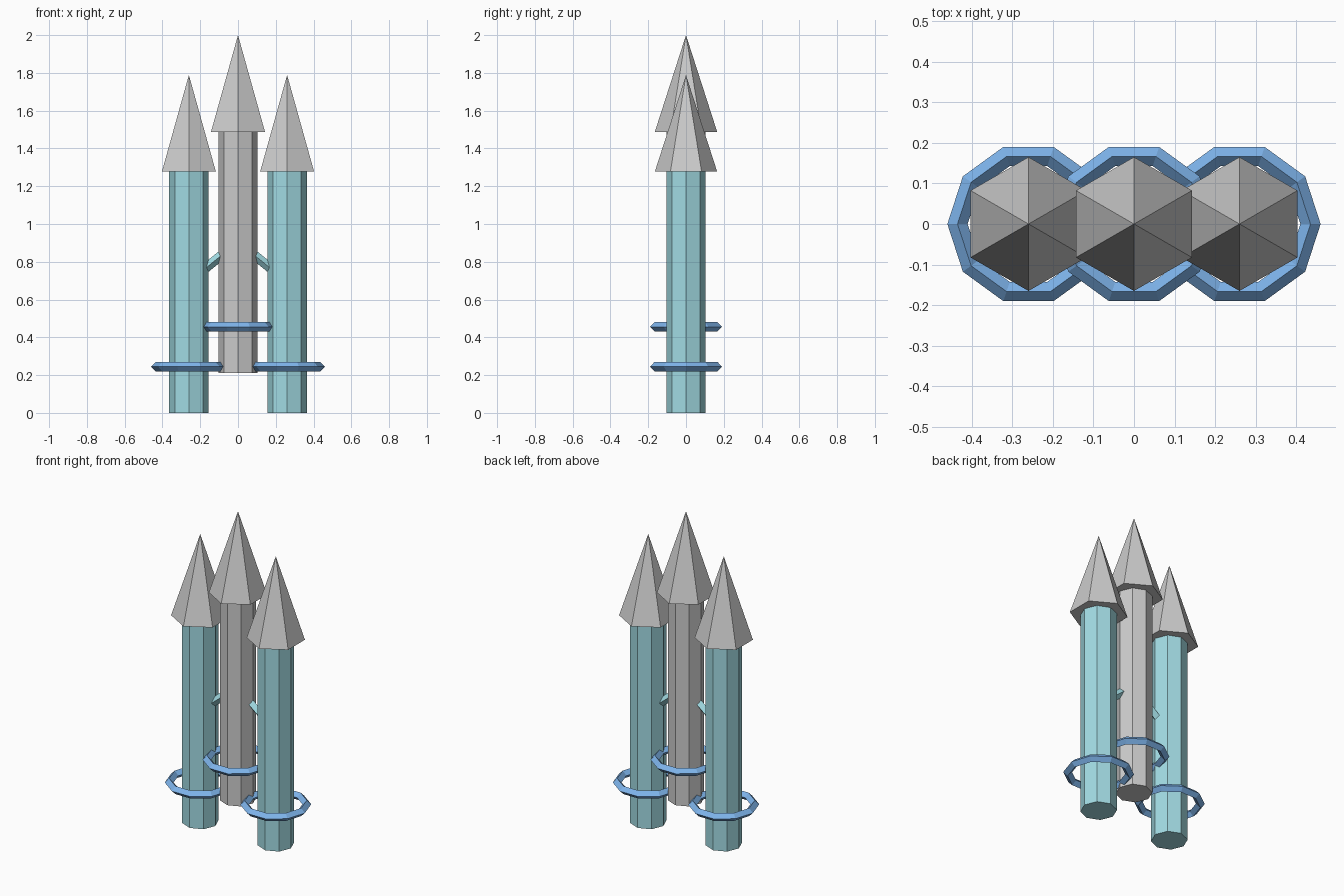
import bpy
from math import atan2

if "Cube" in bpy.data.objects:
    bpy.data.objects.remove(bpy.data.objects["Cube"])

SPACING = 0.26     # distance of side columns from the centre
LIFT = 0.211       # how much higher the centre column sits


def material(name, color):
    m = bpy.data.materials.new(name)
    m.diffuse_color = color
    m.use_nodes = True
    m.node_tree.nodes["Principled BSDF"].inputs["Base Color"].default_value = m.diffuse_color
    return m


cyan = material("pale_cyan", (0.36, 0.71, 0.77, 1))
blue = material("soft_blue", (0.21, 0.46, 0.84, 1))


def finish(name, mat=None):
    ob = bpy.context.object
    ob.name = name
    if mat:
        ob.data.materials.append(mat)


def tower(name, x, z, mat=None):
    # eight-sided shaft
    bpy.ops.mesh.primitive_cylinder_add(vertices=8, radius=0.104, depth=1.277,
                                        location=(x, 0, z + 1.277 / 2))
    finish(name + "_column", mat)
    # six-sided pointed cap
    bpy.ops.mesh.primitive_cone_add(vertices=6, radius1=0.165, radius2=0, depth=0.512,
                                    location=(x, 0, z + 1.277 + 0.256))
    finish(name + "_spire")
    # floating ring with diamond cross-section
    bpy.ops.mesh.primitive_torus_add(major_segments=10, minor_segments=4,
                                     major_radius=0.175, minor_radius=0.025,
                                     location=(x, 0, z + 0.245))
    finish(name + "_ring", blue)


tower("left", -SPACING, 0, cyan)
tower("centre", 0, LIFT)
tower("right", SPACING, 0, cyan)

# slanted struts joining the side columns to the centre one
for side, name in ((-1, "left"), (1, "right")):
    bpy.ops.mesh.primitive_cylinder_add(vertices=4, radius=0.025, depth=0.18,
                                        location=(side * SPACING / 2, 0, 0.80),
                                        rotation=(0, -side * atan2(SPACING, LIFT), 0))
    finish(name + "_strut", cyan)
